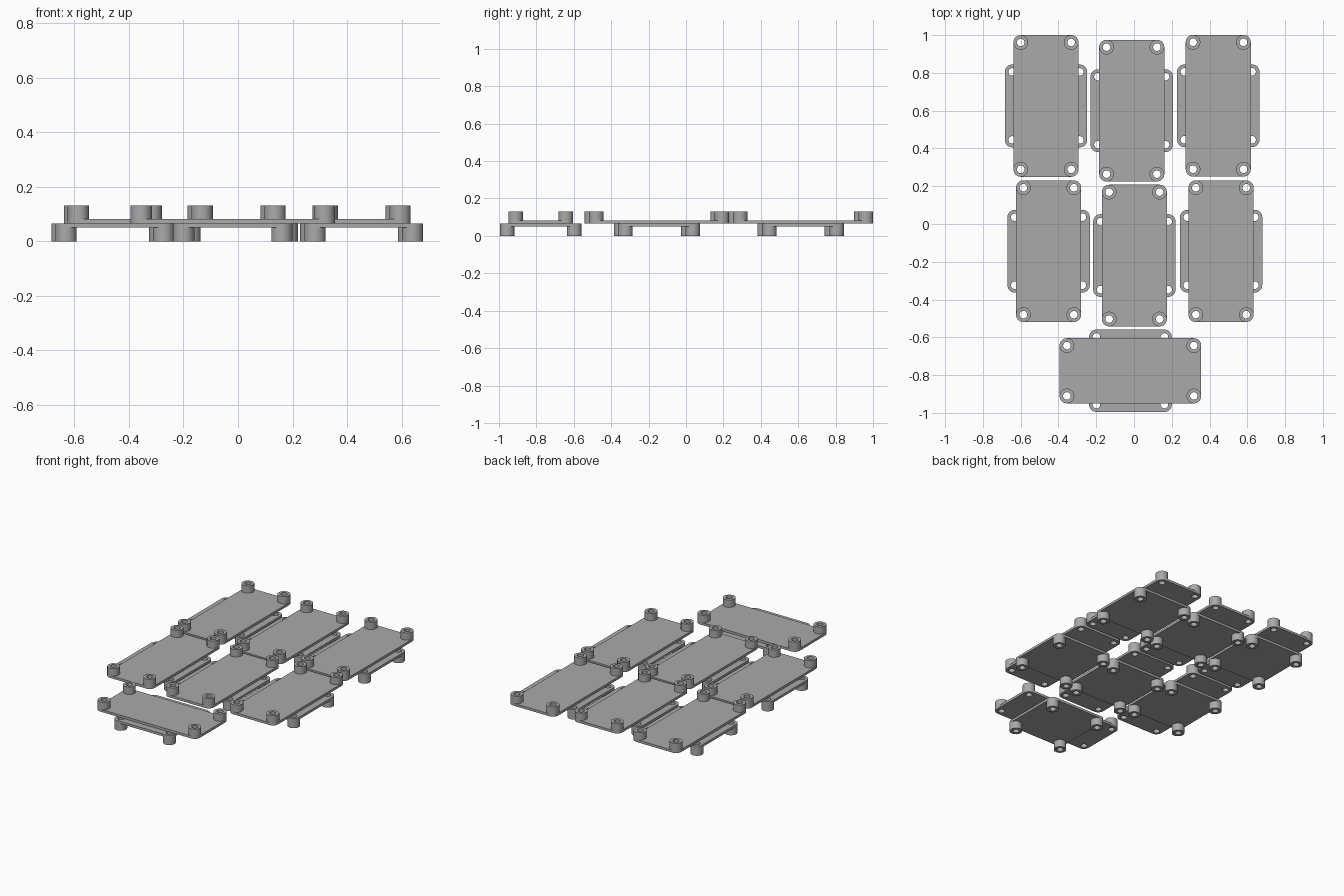
import bpy, bmesh
from math import cos, sin, pi
from mathutils import Matrix

cube = bpy.data.objects.get("Cube")
if cube:
    bpy.data.objects.remove(cube)

grey = bpy.data.materials.new("plain grey")
grey.use_nodes = True
grey.diffuse_color = (0.4, 0.4, 0.4, 1)
grey.node_tree.nodes["Principled BSDF"].inputs["Base Color"].default_value = (0.4, 0.4, 0.4, 1)

BOSS_R, HOLE_R, SEGS = 0.039, 0.02, 32
BASE, MID, TOP, PLATE = 0.0, 0.066, 0.131, 0.016
CORNERS = [(1, 1), (-1, 1), (-1, -1), (1, -1)]


def circle(x, y, r):
    return [(x + r * cos(2 * pi * i / SEGS), y + r * sin(2 * pi * i / SEGS)) for i in range(SEGS)]


def rounded_rect(hx, hy, r):
    """Outline whose corner arcs are centred on the screw positions."""
    pts, quarter = [], SEGS // 4
    for k, (sx, sy) in enumerate(CORNERS):
        for i in range(quarter + 1):
            a = pi / 2 * (k + i / quarter)
            pts.append((sx * hx + r * cos(a), sy * hy + r * sin(a)))
    return pts


def extruded_mesh(name, loops, z0, z1):
    """Fill an outline with its holes and extrude it from z0 to z1."""
    curve = bpy.data.curves.new(name, "CURVE")
    curve.dimensions, curve.fill_mode = "2D", "BOTH"
    curve.extrude = (z1 - z0) / 2
    for loop in loops:
        spline = curve.splines.new("POLY")
        spline.points.add(len(loop) - 1)
        for point, (x, y) in zip(spline.points, loop):
            point.co = (x, y, 0, 1)
        spline.use_cyclic_u = True
    helper = bpy.data.objects.new(name, curve)
    mesh = bpy.data.meshes.new_from_object(helper)
    bpy.data.objects.remove(helper)
    bpy.data.curves.remove(curve)
    bm = bmesh.new()
    bm.from_mesh(mesh)
    bmesh.ops.remove_doubles(bm, verts=bm.verts, dist=1e-5)
    bmesh.ops.recalc_face_normals(bm, faces=bm.faces)
    bmesh.ops.translate(bm, verts=bm.verts, vec=(0, 0, (z0 + z1) / 2))
    # Smooth round walls, sharp rims
    for face in bm.faces:
        face.smooth = abs(face.normal.z) < 0.5
    for edge in bm.edges:
        edge.smooth = edge.calc_face_angle(pi) < pi / 6
    bm.to_mesh(mesh)
    bm.free()
    mesh.materials.clear()
    mesh.materials.append(grey)
    return mesh


def plate_mesh(name, hx, hy, z0, z1):
    holes = [circle(sx * hx, sy * hy, HOLE_R) for sx, sy in CORNERS]
    return extruded_mesh(name, [rounded_rect(hx, hy, BOSS_R)] + holes, z0, z1)


def boss_mesh(name, z0, z1):
    return extruded_mesh(name, [circle(0, 0, BOSS_R), circle(0, 0, HOLE_R)], z0, z1)


# Shared parts: long upper plate, square lower plate, hollow bosses
upper = (0.1335, 0.336)
lower = (0.179, 0.18)
layers = [
    ("upper", upper, plate_mesh("upper_plate", *upper, MID, MID + PLATE),
     boss_mesh("upper_boss", MID + PLATE, TOP)),
    ("lower", lower, plate_mesh("lower_plate", *lower, MID - PLATE, MID),
     boss_mesh("lower_boss", BASE, MID - PLATE)),
]


def place(name, mesh, matrix):
    obj = bpy.data.objects.new(name, mesh)
    bpy.context.collection.objects.link(obj)
    obj.matrix_world = matrix


# Seven bracket units: x, y, turn
units = [
    (-0.466, 0.625, 0), (-0.012, 0.6, 0), (0.446, 0.626, 0),
    (-0.452, -0.144, 0), (0.002, -0.167, 0), (0.461, -0.144, 0),
    (-0.019, -0.777, pi / 2),
]
for n, (x, y, turn) in enumerate(units, 1):
    unit = Matrix.Translation((x, y, 0)) @ Matrix.Rotation(turn, 4, "Z")
    for layer, (hx, hy), plate, boss in layers:
        place(f"{layer}_plate_{n}", plate, unit)
        for k, (sx, sy) in enumerate(CORNERS, 1):
            place(f"{layer}_boss_{n}_{k}", boss, unit @ Matrix.Translation((sx * hx, sy * hy, 0)))
